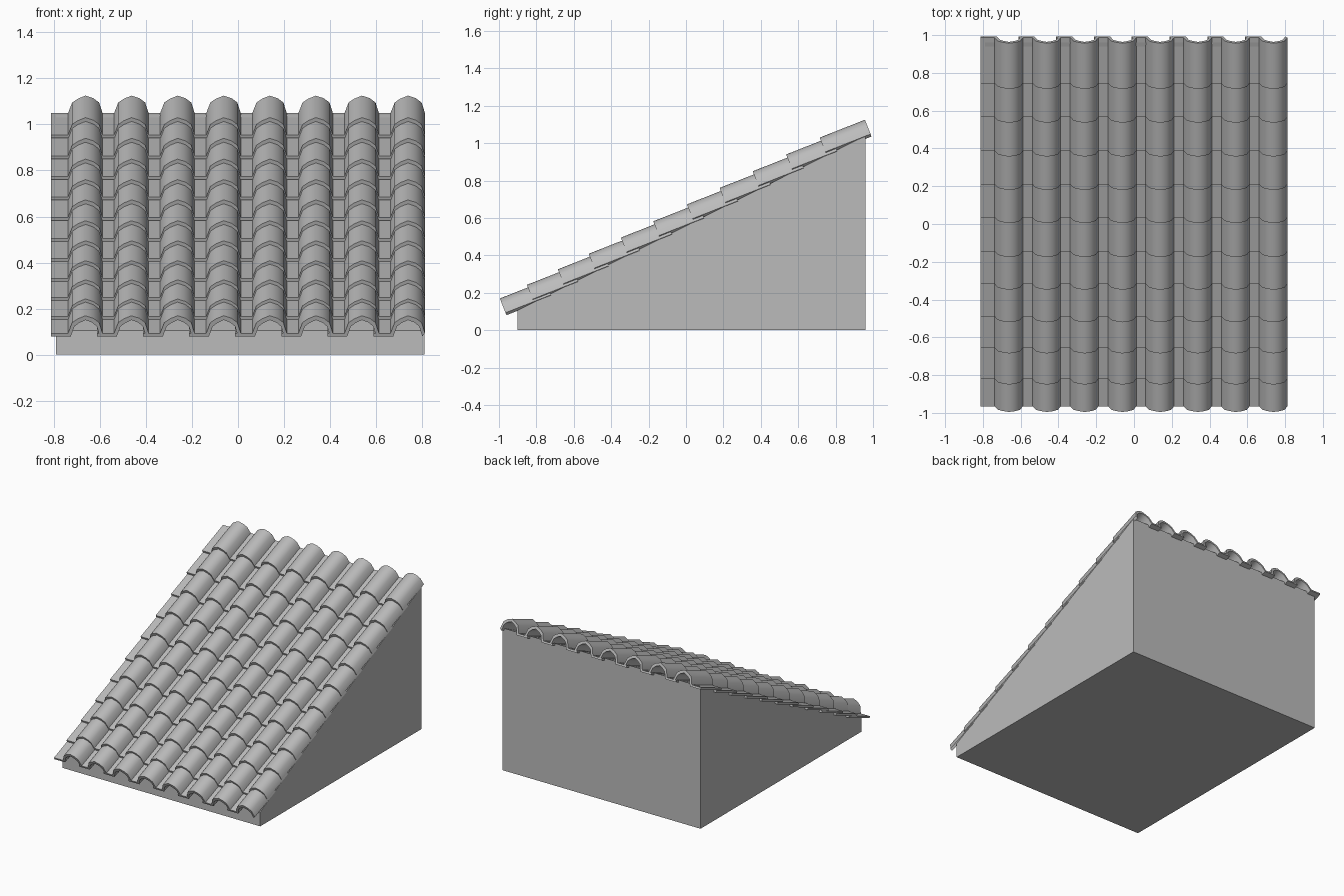
import bpy, bmesh, math
from mathutils import Matrix

cube = bpy.data.objects.get("Cube")
if cube:
    bpy.data.objects.remove(cube)

grey = bpy.data.materials.new("plain grey")
grey.use_nodes = True
grey.diffuse_color = (0.5, 0.5, 0.5, 1)
grey.node_tree.nodes["Principled BSDF"].inputs["Base Color"].default_value = grey.diffuse_color


def add_prism(name, outline, axis, start, length):
    """Extrude a closed 2D outline along x or y."""
    bm = bmesh.new()
    place = (lambda a, b: (start, a, b)) if axis == "x" else (lambda a, b: (a, start, b))
    step = (length, 0, 0) if axis == "x" else (0, length, 0)
    face = bm.faces.new([bm.verts.new(place(a, b)) for a, b in outline])
    new = bmesh.ops.extrude_face_region(bm, geom=[face])["geom"]
    bmesh.ops.translate(bm, vec=step, verts=[v for v in new if isinstance(v, bmesh.types.BMVert)])
    bmesh.ops.recalc_face_normals(bm, faces=bm.faces)
    mesh = bpy.data.meshes.new(name)
    bm.to_mesh(mesh)
    bm.free()
    mesh.materials.append(grey)
    obj = bpy.data.objects.new(name, mesh)
    bpy.context.collection.objects.link(obj)
    return obj


# Solid wedge under the tiles
front, back = -0.9, 0.96
add_prism("roof_base", [(front, 0), (back, 0), (back, 1.04), (front, 0.105)], "x", -0.79, 1.6)

# Tile section: flat pan on the left, rounded ridge on the right
PITCH, THICK, LENGTH = 0.2, 0.014, 0.26
top = [(-0.812, 0), (-0.738, 0), (-0.72, 0.05), (-0.695, 0.068), (-0.662, 0.082),
       (-0.628, 0.07), (-0.603, 0.05), (-0.588, 0)]
under = [(-0.812, 0), (-0.726, 0), (-0.71, 0.046), (-0.69, 0.062), (-0.662, 0.076),
         (-0.633, 0.064), (-0.613, 0.046), (-0.6, 0)]
outline = [(x, z + THICK) for x, z in top] + [(x, z) for x, z in reversed(under)]

tile = add_prism("tile_row_1", outline, "y", 0, LENGTH)
bpy.context.view_layer.objects.active = tile
tile.select_set(True)
bpy.ops.object.shade_smooth_by_angle(angle=math.radians(50))

# Rows climb the slope, each tile lying flatter than the deck
row_fronts = [-0.96, -0.815, -0.65, -0.485, -0.313, -0.14, 0.04, 0.215, 0.392, 0.571, 0.75]
for i, y in enumerate(row_fronts):
    row = tile
    if i:
        row = bpy.data.objects.new(f"tile_row_{i + 1}", tile.data)
        bpy.context.collection.objects.link(row)
    row.matrix_world = Matrix.Translation((0, y, 0.08 + 0.503 * (y + 0.96))) @ Matrix.Rotation(math.radians(21.5), 4, "X")
    columns = row.modifiers.new("columns", "ARRAY")
    columns.count = 8
    columns.use_relative_offset = False
    columns.use_constant_offset = True
    columns.constant_offset_displace = (PITCH, 0, 0)
